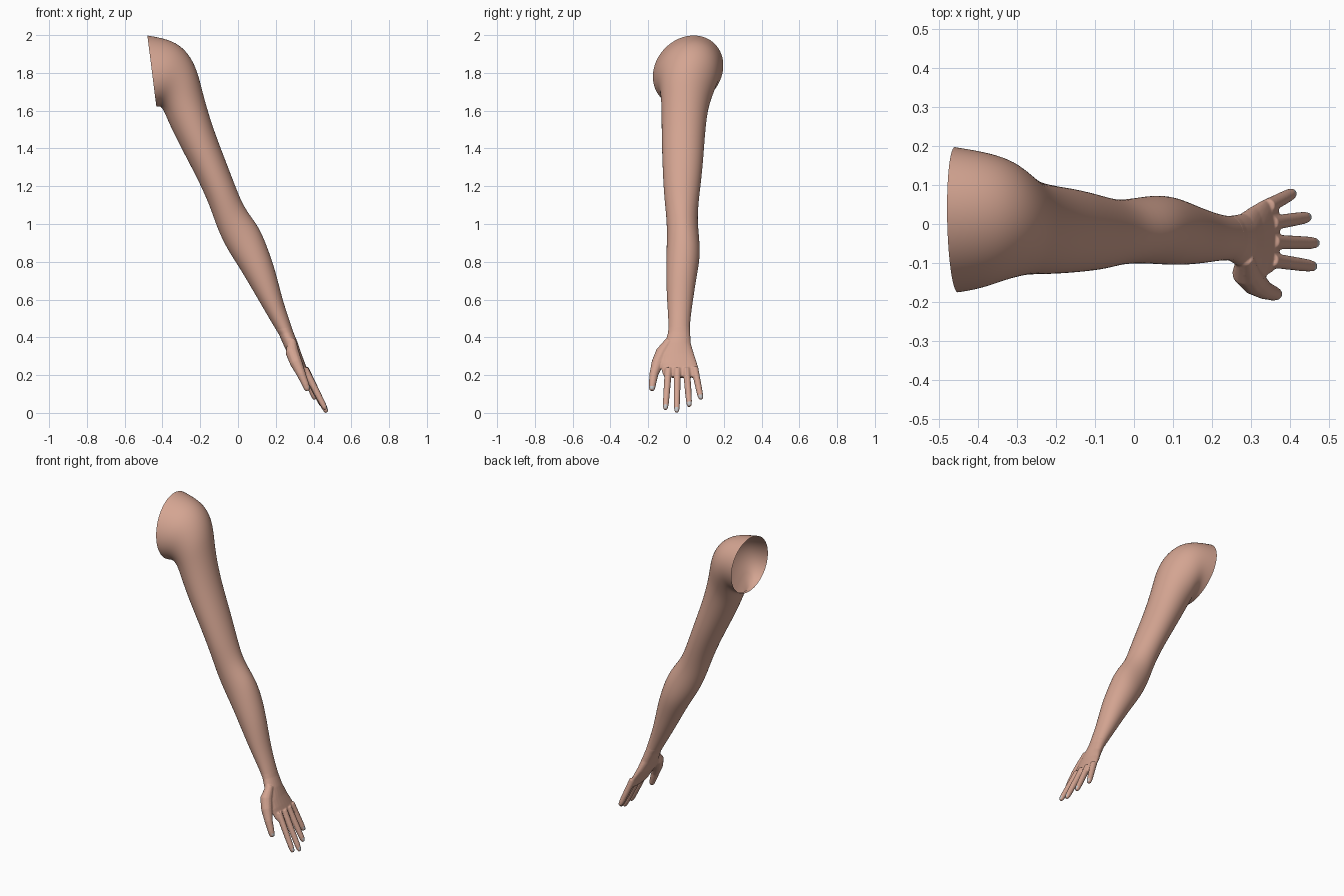
import bpy, bmesh, math
from mathutils import Vector

if "Cube" in bpy.data.objects:
    bpy.data.objects.remove(bpy.data.objects["Cube"])


def material(name, rgb):
    m = bpy.data.materials.new(name)
    m.diffuse_color = (*rgb, 1)
    m.use_nodes = True
    m.node_tree.nodes["Principled BSDF"].inputs["Base Color"].default_value = m.diffuse_color
    return m


skin = material("skin", (0.66, 0.375, 0.287))
nail = material("nail grey", (0.55, 0.55, 0.56))


def loft(bm, rings, capped):
    loops = [[bm.verts.new(p) for p in ring] for ring in rings]
    n = len(loops[0])
    for a, b in zip(loops, loops[1:]):
        for i in range(n):
            j = (i + 1) % n
            bm.faces.new((a[i], a[j], b[j], b[i]))
    if capped:
        bm.faces.new(loops[0][::-1])
        bm.faces.new(loops[-1])


def oval(outer_x, outer_z, inner_x, inner_z, y0, y1, lean=0.0, n=24):
    """Oval slice between an outer and an inner point, spanning y0 to y1."""
    mid = Vector(((outer_x + inner_x) / 2, (y0 + y1) / 2, (outer_z + inner_z) / 2))
    half = Vector(((outer_x - inner_x) / 2, lean, (outer_z - inner_z) / 2))
    side = Vector((0, (y1 - y0) / 2, 0))
    return [mid + half * math.cos(t) + side * math.sin(t)
            for t in (2 * math.pi * i / n for i in range(n))]


def tube(bm, path, radii, n=12):
    """Round closed tube along a path, with one radius per point."""
    pts = [Vector(p) for p in path]
    rings = []
    for i, (p, r) in enumerate(zip(pts, radii)):
        d = (pts[min(i + 1, len(pts) - 1)] - pts[max(i - 1, 0)]).normalized()
        u = d.cross(Vector((0, 1, 0))).normalized()
        v = d.cross(u)
        rings.append([p + r * (u * math.cos(t) + v * math.sin(t))
                      for t in (2 * math.pi * k / n for k in range(n))])
    loft(bm, rings, True)


def finish(bm, name):
    bmesh.ops.recalc_face_normals(bm, faces=bm.faces)
    mesh = bpy.data.meshes.new(name)
    bm.to_mesh(mesh)
    bm.free()
    mesh.materials.append(skin)
    mesh.shade_smooth()
    obj = bpy.data.objects.new(name, mesh)
    bpy.context.collection.objects.link(obj)
    return obj


# Arm: open shoulder, upper arm, elbow, forearm
arm_slices = [
    (-.48, 2.0, -.432, 1.62, -.175, .197, .03),
    (-.41, 1.988, -.425, 1.62, -.17, .19, .03),
    (-.33, 1.965, -.412, 1.622, -.16, .18, .025),
    (-.26, 1.905, -.40, 1.61, -.145, .166, .015),
    (-.213, 1.81, -.385, 1.58, -.135, .14),
    (-.188, 1.70, -.36, 1.52, -.13, .115),
    (-.14, 1.53, -.30, 1.40, -.13, .10),
    (-.075, 1.36, -.22, 1.25, -.125, .09),
    (-.01, 1.19, -.15, 1.10, -.117, .07),
    (.035, 1.08, -.112, .98, -.103, .06),
    (.11, .99, -.06, .87, -.101, .07),
    (.155, .88, .0, .78, -.105, .077),
    (.20, .75, .06, .68, -.106, .055),
    (.235, .60, .13, .56, -.10, .035),
    (.27, .50, .18, .475, -.093, .022),
    (.292, .43, .217, .415, -.094, .02),
    (.308, .385, .24, .37, -.095, .02),
]
bm = bmesh.new()
loft(bm, [oval(*s) for s in arm_slices], False)
arm = finish(bm, "arm")
arm.modifiers.new("smooth", 'SUBSURF').levels = 2
arm.modifiers["smooth"].render_levels = 2

# Hand: wrist and palm, then four fingers and a thumb fused into one skin
palm_slices = [
    (.281, .465, .198, .445, -.093, .021),
    (.292, .43, .217, .415, -.096, .022),
    (.315, .375, .243, .355, -.112, .026),
    (.335, .315, .275, .29, -.135, .045),
    (.352, .27, .305, .245, -.138, .06),
    (.37, .22, .332, .20, -.125, .07),
    (.376, .195, .348, .183, -.115, .07),
]
bm = bmesh.new()
loft(bm, [oval(*s) for s in palm_slices], True)

fingers = [  # base point, tip point
    ((.352, -.093, .235), (.464, -.109, .018)),
    ((.355, -.046, .235), (.470, -.049, .003)),
    ((.352, .002, .235), (.449, .018, .034)),
    ((.343, .045, .240), (.409, .080, .072)),
]
tips = []
for base, tip in fingers:
    a, b = Vector(base), Vector(tip)
    steps = (0, .3, .6, .85, .95, 1)
    tube(bm, [a.lerp(b, t) for t in steps], (.020, .0185, .0175, .016, .0135, .009))
    tips.append(b)
thumb = [(.285, -.085, .385), (.287, -.125, .32), (.308, -.150, .265),
         (.335, -.170, .205), (.358, -.178, .15), (.366, -.180, .128), (.370, -.181, .118)]
tube(bm, thumb, (.022, .036, .033, .024, .019, .016, .011))
tips.append(Vector(thumb[-1]))

hand = finish(bm, "hand")
remesh = hand.modifiers.new("fuse", 'REMESH')
remesh.mode = 'VOXEL'
remesh.voxel_size = 0.004
remesh.use_smooth_shade = True
soften = hand.modifiers.new("soften", 'SMOOTH')
soften.factor = 0.5
soften.iterations = 5
bpy.context.view_layer.objects.active = hand
hand.select_set(True)
for name in ("fuse", "soften"):
    bpy.ops.object.modifier_apply(modifier=name)

# Nails: back-of-hand faces close to each fingertip
mesh = hand.data
mesh.materials.clear()
mesh.materials.append(skin)
mesh.materials.append(nail)
back = Vector((.88, 0, .48))
for f in mesh.polygons:
    near = any((f.center - t).length < .027 for t in tips)
    f.material_index = 1 if near and f.normal.dot(back) > .6 else 0
mesh.shade_smooth()
